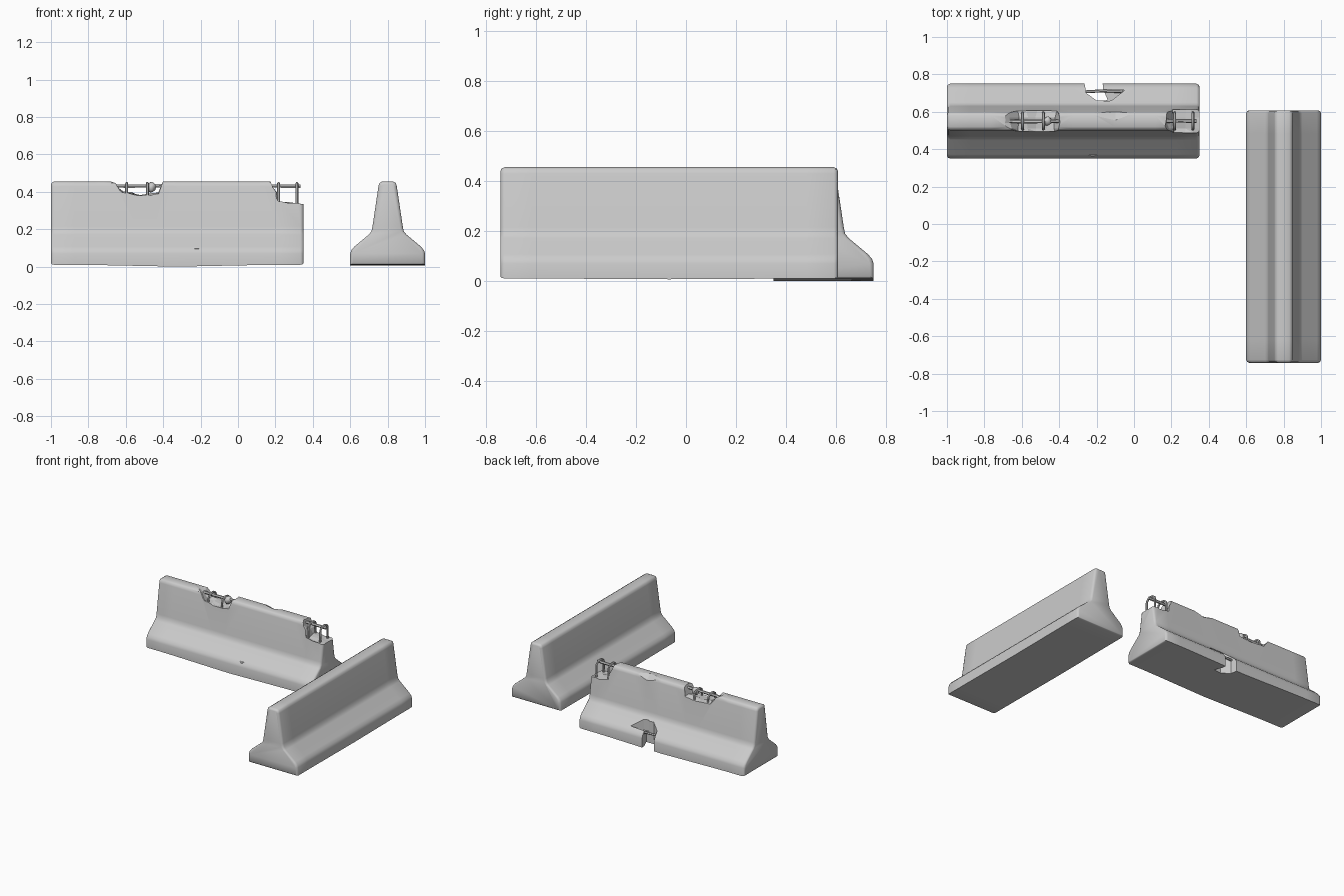
import bpy, bmesh, math, random
from mathutils import Vector

random.seed(4)
cube = bpy.data.objects.get("Cube")
if cube:
    bpy.data.objects.remove(cube)

concrete = bpy.data.materials.new("concrete grey")
concrete.use_nodes = True
concrete.diffuse_color = (0.6, 0.6, 0.6, 1)
concrete.node_tree.nodes["Principled BSDF"].inputs["Base Color"].default_value = (0.6, 0.6, 0.6, 1)

# Half of the barrier cross-section: (distance from centre, height)
HALF = [(0.2, 0.01), (0.2, 0.07), (0.194, 0.088), (0.178, 0.107), (0.1, 0.172),
        (0.086, 0.19), (0.081, 0.215), (0.049, 0.43), (0.044, 0.447), (0.03, 0.455)]
PROFILE = HALF + [(-w, z) for w, z in reversed(HALF)]
HALF_LENGTH = 0.675


def select_only(ob):
    bpy.ops.object.select_all(action='DESELECT')
    ob.select_set(True)
    bpy.context.view_layer.objects.active = ob


def finish(bm, name, smooth=True):
    bmesh.ops.recalc_face_normals(bm, faces=bm.faces)
    mesh = bpy.data.meshes.new(name)
    bm.to_mesh(mesh)
    bm.free()
    ob = bpy.data.objects.new(name, mesh)
    bpy.context.collection.objects.link(ob)
    mesh.materials.append(concrete)
    if smooth:
        smooth_by_angle(ob)
    return ob


def smooth_by_angle(ob):
    select_only(ob)
    bpy.ops.object.shade_smooth_by_angle(angle=math.radians(50))


def loft(rings, name, smooth=True):
    """Skin closed rings of points and cap both ends."""
    bm = bmesh.new()
    loops = [[bm.verts.new(p) for p in ring] for ring in rings]
    count = len(loops[0])
    for a, b in zip(loops, loops[1:]):
        for i in range(count):
            j = (i + 1) % count
            bm.faces.new((a[i], a[j], b[j], b[i]))
    bm.faces.new(loops[0])
    bm.faces.new(loops[-1])
    return finish(bm, name, smooth)


def barrier(name, place, sag):
    """Loft the section along its length, with rounded ends."""
    ends = [(HALF_LENGTH, 0.015), (HALF_LENGTH - 0.005, 0.005), (HALF_LENGTH - 0.016, 0)]
    stations = [(-t, inset) for t, inset in ends]
    stations += [(s * 0.11, 0) for s in range(-5, 6)] + ends[::-1]
    rings = []
    for t, inset in stations:
        drop = sag * max(0, 1 - abs(t) / 0.5)
        ring = []
        for w, z in PROFILE:
            side = math.copysign(max(abs(w) - inset, 0.01), w)
            height = min(max(z, 0.01 + inset * 0.5), 0.455 - inset)
            ring.append(place(t, side, height - (drop if z < 0.02 else 0)))
        rings.append(ring)
    return loft(rings, name)


def cut(target, cutter):
    cutter.hide_render = True
    mod = target.modifiers.new("damage", 'BOOLEAN')
    mod.operation = 'DIFFERENCE'
    mod.solver = 'EXACT'
    mod.object = cutter
    select_only(target)
    bpy.ops.object.modifier_apply(modifier=mod.name)
    bpy.data.objects.remove(cutter)


def jagged_notch(outline, name):
    """Rough prism through the wall, from an x-z outline."""
    rings = []
    for y in (0.3, 0.47, 0.51, 0.54, 0.57, 0.61, 0.8):
        rings.append([(x + random.uniform(-0.008, 0.008), y,
                       z + random.uniform(-0.008, 0.008)) for x, z in outline])
    return loft(rings, name, False)


def chip(outline, low, high, name):
    """Upright prism from an x-y outline."""
    return loft([[(x, y, z) for x, y in outline] for z in (low, high)], name, False)


def bar(name, points, radius=0.008):
    curve = bpy.data.curves.new(name, 'CURVE')
    curve.dimensions = '3D'
    curve.bevel_depth = radius
    curve.bevel_resolution = 1
    curve.use_fill_caps = True
    spline = curve.splines.new('POLY')
    spline.points.add(len(points) - 1)
    for point, co in zip(spline.points, points):
        point.co = (*co, 1)
    curve.materials.append(concrete)
    ob = bpy.data.objects.new(name, curve)
    bpy.context.collection.objects.link(ob)
    select_only(ob)
    bpy.ops.object.convert(target='MESH')
    smooth_by_angle(bpy.context.object)


# Barriers
barrier("intact_barrier", lambda t, w, z: (0.8 + w, t - 0.067, z), 0.003)
broken = barrier("broken_barrier", lambda t, w, z: (t - 0.325, 0.55 + w, z), 0.01)

# Broken-out top notches
cut(broken, jagged_notch([(-0.72, 0.475), (-0.66, 0.44), (-0.62, 0.395), (-0.57, 0.39),
                          (-0.52, 0.382), (-0.47, 0.388), (-0.42, 0.39), (-0.4, 0.45),
                          (-0.4, 0.5)], "middle_notch"))
cut(broken, jagged_notch([(0.16, 0.48), (0.18, 0.43), (0.2, 0.39), (0.21, 0.35),
                          (0.27, 0.34), (0.31, 0.337), (0.4, 0.33), (0.4, 0.5)], "end_notch"))

# Worn crest and broken rear foot
cut(broken, loft([[(-0.2, 0.62, 0.45), (-0.2, 0.62, 0.5), (-0.2, 0.57, 0.46)],
                  [(-0.1, 0.62, 0.41), (-0.1, 0.62, 0.5), (-0.1, 0.54, 0.465)],
                  [(0.05, 0.62, 0.45), (0.05, 0.62, 0.5), (0.05, 0.57, 0.46)]],
                 "crest_chip", False))
cut(broken, chip([(-0.27, 0.78), (-0.255, 0.7), (-0.2, 0.66), (-0.14, 0.662),
                  (-0.165, 0.72), (-0.17, 0.78)], -0.05, 0.2, "foot_notch"))
cut(broken, chip([(-0.16, 0.655), (-0.12, 0.66), (-0.05, 0.715), (-0.17, 0.72)],
                 0.085, 0.2, "foot_chip"))

# Long reinforcing bars
bar("middle_long_bar", [(-0.72, 0.55, 0.432), (-0.58, 0.548, 0.43), (-0.39, 0.55, 0.433)], 0.01)
bar("end_long_bar", [(0.16, 0.55, 0.432), (0.25, 0.552, 0.43), (0.335, 0.55, 0.43)], 0.01)
bar("foot_bar", [(-0.29, 0.705, 0.1), (-0.17, 0.712, 0.1), (-0.06, 0.708, 0.1)])
bar("front_bar", [(-0.27, 0.378, 0.097), (-0.22, 0.366, 0.097), (-0.17, 0.378, 0.097)], 0.007)

# Hoops bent over the long bars
for name, x, base in (("middle_hoop_a", -0.595, 0.37), ("middle_hoop_b", -0.485, 0.37),
                      ("end_hoop_a", 0.217, 0.32), ("end_hoop_b", 0.315, 0.32)):
    arch = [(x, 0.55 + 0.042 * math.cos(a), 0.415 + 0.03 * math.sin(a))
            for a in (math.pi * i / 6 for i in range(7))]
    bar(name, [(x, 0.594, base)] + arch + [(x, 0.506, base)])

# Concrete lump still stuck to the bar
bm = bmesh.new()
bmesh.ops.create_icosphere(bm, subdivisions=2, radius=0.028)
for v in bm.verts:
    v.co = v.co * random.uniform(0.8, 1.1) + Vector((-0.465, 0.55, 0.425))
finish(bm, "stuck_lump")
